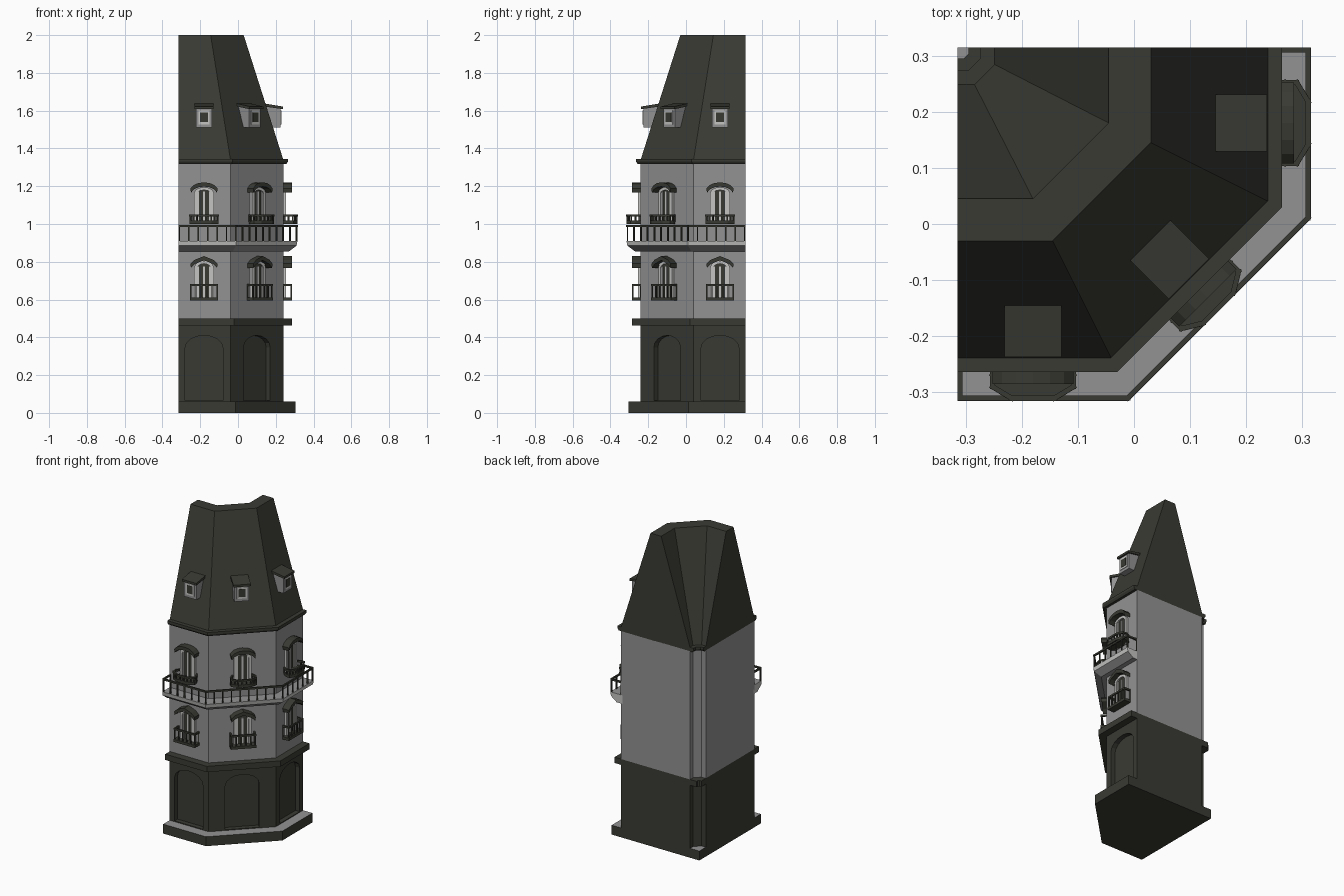
import bpy, bmesh, math
from mathutils import Matrix, Vector

if "Cube" in bpy.data.objects:
    bpy.data.objects.remove(bpy.data.objects["Cube"])

L = 0.315
R2 = math.sqrt(2)

def material(name, rgb):
    m = bpy.data.materials.new(name)
    m.diffuse_color = (*rgb, 1)
    m.use_nodes = True
    m.node_tree.nodes["Principled BSDF"].inputs["Base Color"].default_value = m.diffuse_color
    return m

DARK = material("dark slate", (0.042, 0.042, 0.034))
WALL = material("grey stone", (0.29, 0.29, 0.29))
PALE = material("pale trim", (0.56, 0.56, 0.55))

def build(name, solids, mat, M=Matrix()):
    """Each solid is a list of equal-length rings, bridged and capped."""
    bm = bmesh.new()
    for rings in solids:
        part = [[bm.verts.new(M @ Vector(p)) for p in r] for r in rings]
        n = len(part[0])
        faces = [bm.faces.new(part[0][::-1]), bm.faces.new(part[-1])]
        for a, b in zip(part, part[1:]):
            for i in range(n):
                j = (i + 1) % n
                faces.append(bm.faces.new((a[i], a[j], b[j], b[i])))
        bmesh.ops.recalc_face_normals(bm, faces=faces)
    me = bpy.data.meshes.new(name)
    bm.to_mesh(me)
    bm.free()
    me.materials.append(mat)
    ob = bpy.data.objects.new(name, me)
    bpy.context.collection.objects.link(ob)
    return ob

def at_z(pts, z):
    return [(x, y, z) for x, y in pts]

def slab(pts, z0, z1):
    return [at_z(pts, z0), at_z(pts, z1)]

def plate(pts, out0, out1):
    """Wall-plane outline (u, z) extruded outwards; outward is local -y."""
    return [[(u, -o, z) for u, z in pts] for o in (out0, out1)]

def rect(u0, u1, z0, z1):
    return [(u0, z0), (u1, z0), (u1, z1), (u0, z1)]

def street(d):
    """Street-side outline, offset outwards by d."""
    a, c = 0.24 + d, 0.2 + d * R2
    return [(-L, -a), (c - a, -a), (a, a - c), (a, L)]

def outline(d):
    """Whole footprint with the courtyard notch at the back corner."""
    n, c = 0.25 + d, 0.535 + d * R2
    return street(d) + [(-n, L), (-n, c - n), (n - c, n), (-L, n)]

def arch(hw, z0, spring, top, seg=6):
    pts = [(-hw, z0)]
    for i in range(seg + 1):
        t = math.pi * (1 - i / seg)
        pts.append((hw * math.cos(t), spring + (top - spring) * math.sin(t)))
    return pts + [(hw, z0)]

def railing(path, z0, z1, spacing, w=0.009, top=0.011):
    """Top rail and square bars along a path."""
    solids, h = [], w / 2
    for k, (p, q) in enumerate(zip(path, path[1:])):
        p, q = Vector(p), Vector(q)
        d = (q - p).normalized()
        s = Vector((-d.y, d.x)) * h
        solids.append(slab([p - d * h - s, q + d * h - s, q + d * h + s, p - d * h + s], z1 - top, z1))
        n = max(1, round((q - p).length / spacing))
        for i in range(1 if k else 0, n + 1):
            c, e = p.lerp(q, i / n), d * h * 0.8
            t = s * 0.8
            solids.append(slab([c - e - t, c + e - t, c + e + t, c - e + t], z0, z1 - top / 2))
    return solids

# The three street faces as local frames
FACES = {"front": Matrix.Translation((-0.18, -0.24, 0)),
         "corner": Matrix.Translation((0.1, -0.1, 0)) @ Matrix.Rotation(math.pi / 4, 4, 'Z'),
         "right": Matrix.Translation((0.24, 0.18, 0)) @ Matrix.Rotation(math.pi / 2, 4, 'Z')}

# Plinth with light paving on top
plinth = build("plinth", [slab(street(0.065) + [(-L, L)], 0, 0.06)], DARK)
plinth.data.materials.append(WALL)
for f in plinth.data.polygons:
    f.material_index = int(f.normal.z > 0.5)

# Ground floor with arched recesses
ground = build("ground_floor", [slab(outline(0), 0.06, 0.47)], DARK)
cutters = []
for side, M in FACES.items():
    c = build(side + "_arch_cutter", [plate(arch(0.1, 0.065, 0.345, 0.41, 8), -0.03, 0.05)], DARK, M)
    c.hide_render = True
    mod = ground.modifiers.new("arch", 'BOOLEAN')
    mod.operation, mod.object, mod.solver = 'DIFFERENCE', c, 'EXACT'
    cutters.append(c)
dg = bpy.context.evaluated_depsgraph_get()
cut_mesh = bpy.data.meshes.new_from_object(ground.evaluated_get(dg))
ground.modifiers.clear()
ground.data = cut_mesh
for c in cutters:
    bpy.data.objects.remove(c)

# Cornice, upper walls, eave
build("cornice", [slab(outline(0.045), 0.463, 0.5)], DARK)
build("upper_walls", [slab(outline(0), 0.5, 1.32)], WALL)
build("eave", [[at_z(outline(0.016), 1.318), at_z(outline(0.024), 1.33), at_z(outline(0.024), 1.345)]], DARK)

# Steep roof falling to the street and into the courtyard
ridge = [(-L, -0.03), (-0.145, -0.03), (0.03, 0.145), (0.03, L),
         (-0.045, L), (-0.045, 0.18), (-0.18, 0.045), (-L, 0.045)]
build("roof", [[at_z(outline(0), 1.34), at_z(ridge, 2.0)]], DARK)

# Long balcony wrapping the street faces
def band(d):
    return street(d) + street(-0.01)[::-1]

balcony = build("balcony", [[at_z(band(0.03), 0.855), at_z(band(0.07), 0.885), at_z(band(0.075), 0.91)]], WALL)
balcony.data.materials.append(PALE)
for f in balcony.data.polygons:
    f.material_index = int(abs(f.normal.z) < 0.5)
e = L - 0.005
path = street(0.07)
path = [(-e, -0.24), (-e, path[0][1]), path[1], path[2], (path[3][0], e), (0.24, e)]
build("balcony_railing", [s for s in railing(path, 0.905, 0.995, 0.048)], DARK)

def window(name, M, z0, spring, top):
    outer = arch(0.052, z0, spring, top)
    inner = arch(0.037, z0, spring - 0.005, top - 0.015)
    build(name + "_frame", [plate(outer + inner[::-1], 0, 0.014)], PALE, M)
    build(name + "_pane", [plate(inner, 0, 0.004)], DARK, M)
    bars = [plate(rect(u - w, u + w, z0, spring + 0.006), 0, 0.009)
            for u, w in ((0, 0.006), (-0.031, 0.005), (0.031, 0.005))]
    build(name + "_casement", bars, PALE, M)

def hood(name, M, top, t):
    top = [(-u, z) for u, z in top[:0:-1]] + top
    low = [(u * 0.96, z - t) for u, z in top[::-1]]
    build(name, [plate(top + low, 0, 0.045)], DARK, M)

for side, M in FACES.items():
    # First-floor window, peaked hood and square balconette
    n = side + "_lower_window"
    window(n, M, 0.6, 0.77, 0.805)
    hood(n + "_hood", M, [(0, 0.83), (0.05, 0.81), (0.072, 0.79)], 0.022)
    build(n + "_ledge", [plate(rect(-0.075, 0.075, 0.595, 0.612), 0, 0.046)], DARK, M)
    build(n + "_railing", railing([(-0.07, 0), (-0.07, -0.041), (0.07, -0.041), (0.07, 0)],
                                  0.605, 0.683, 0.028), DARK, M)

    # Second-floor window, arched hood and bowed balconette
    n = side + "_upper_window"
    window(n, M, 1.0, 1.165, 1.195)
    hood(n + "_hood", M, [(0, 1.22), (0.03, 1.217), (0.055, 1.206), (0.072, 1.188)], 0.022)
    bow = [(-0.06, 0), (-0.076, -0.03), (-0.076, -0.053), (-0.04, -0.075),
           (0.04, -0.075), (0.076, -0.053), (0.076, -0.03), (0.06, 0)]
    build(n + "_ledge", [slab(bow, 1.0, 1.018)], DARK, M)
    build(n + "_railing", railing([(u * 0.95, y * 0.94) for u, y in bow], 1.01, 1.05, 0.026), DARK, M)

    # Dormer: body, sloping cap, framed window
    n = side + "_dormer"
    build(n + "_body", [[[(u, y, z) for y, z in ((0.015, 1.51), (0.1, 1.51), (0.1, 1.625), (0.015, 1.612))]
                         for u in (-0.043, 0.043)]], WALL, M)
    build(n + "_cap", [[[(u, y, z) for y, z in ((0.003, 1.608), (0.1, 1.622), (0.1, 1.638), (0.003, 1.622))]
                        for u in (-0.051, 0.051)]], DARK, M)
    build(n + "_frame", [plate(rect(-0.03, 0.03, 1.528, 1.602), -0.018, -0.011)], PALE, M)
    build(n + "_pane", [plate(rect(-0.02, 0.02, 1.54, 1.59), -0.018, -0.009)], DARK, M)
